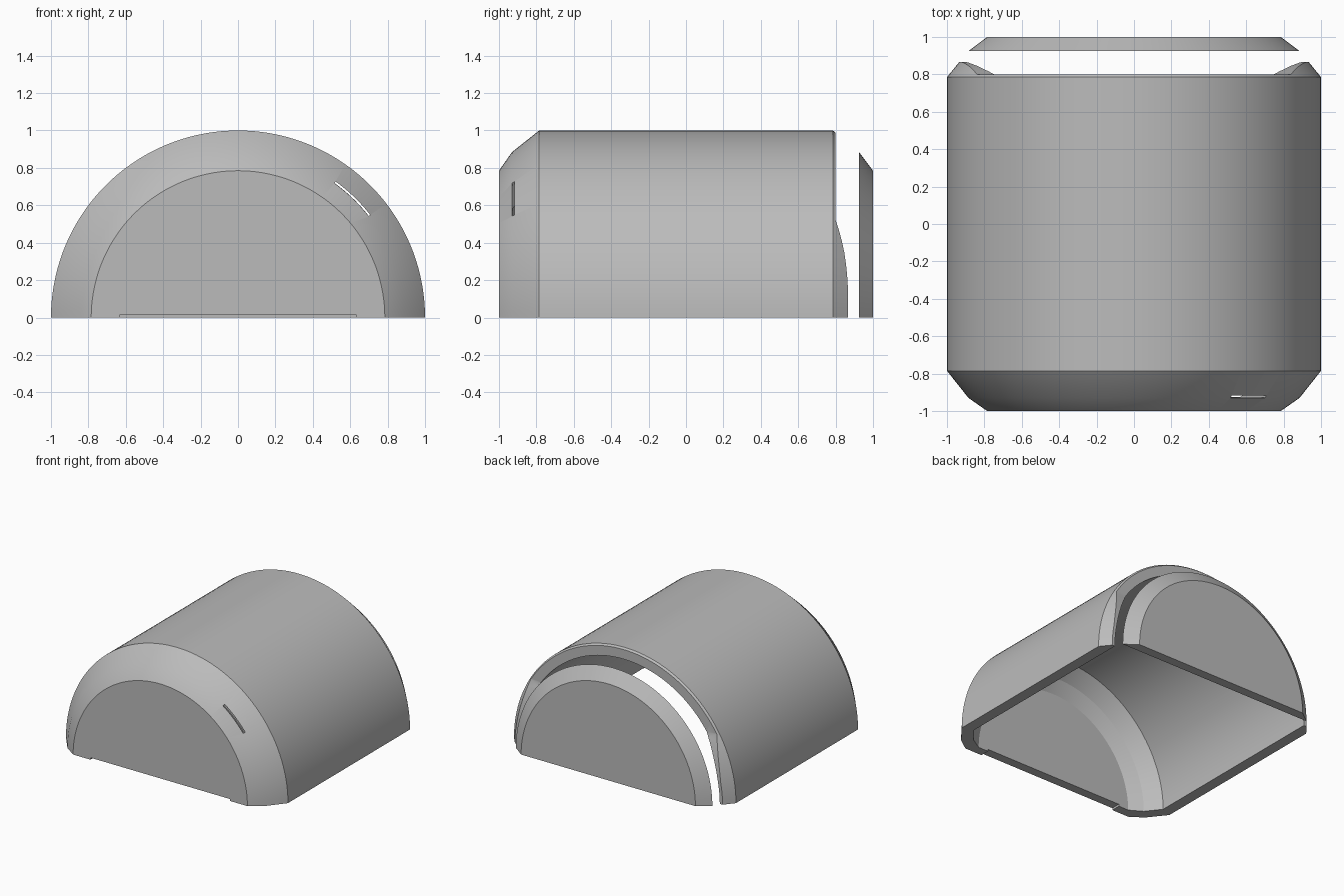
import bpy, bmesh, math

default = bpy.data.objects.get("Cube")
if default:
    bpy.data.objects.remove(default, do_unlink=True)

grey = bpy.data.materials.new("plain_grey")
grey.use_nodes = True
grey.diffuse_color = (0.5, 0.5, 0.5, 1)
grey.node_tree.nodes["Principled BSDF"].inputs["Base Color"].default_value = (0.5, 0.5, 0.5, 1)


def make_object(name, bm):
    bmesh.ops.remove_doubles(bm, verts=bm.verts, dist=1e-5)
    bmesh.ops.recalc_face_normals(bm, faces=bm.faces)
    mesh = bpy.data.meshes.new(name)
    bm.to_mesh(mesh)
    bm.free()
    mesh.materials.append(grey)
    obj = bpy.data.objects.new(name, mesh)
    bpy.context.collection.objects.link(obj)
    return obj


def arc_solid(name, profile, start=0, end=180, steps=72):
    """Sweep a closed (radius, y) profile around the y axis and cap both ends."""
    bm = bmesh.new()
    rings = []
    for i in range(steps + 1):
        a = math.radians(start + (end - start) * i / steps)
        c, s = math.cos(a), math.sin(a)
        if i == steps and end == 180:
            s = 0
        rings.append([bm.verts.new((r * c, y, r * s)) for r, y in profile])
    n = len(profile)
    for a, b in zip(rings, rings[1:]):
        for j in range(n):
            k = (j + 1) % n
            if profile[j][0] == 0 and profile[k][0] == 0:
                continue
            quad = [a[j], a[k], b[k], b[j]]
            if profile[j][0] == 0:
                quad.pop()
            elif profile[k][0] == 0:
                quad.pop(2)
            bm.faces.new(quad)
    bm.faces.new(rings[0])
    bm.faces.new(rings[-1])
    return make_object(name, bm)


def prism(name, outline, half_width):
    """Extrude a (y, z) outline across x."""
    bm = bmesh.new()
    sides = [[bm.verts.new((x, y, z)) for y, z in outline] for x in (-half_width, half_width)]
    for side in sides:
        bm.faces.new(side)
    for j in range(len(outline)):
        k = (j + 1) % len(outline)
        bm.faces.new([sides[0][j], sides[0][k], sides[1][k], sides[1][j]])
    return make_object(name, bm)


def select_only(obj):
    bpy.ops.object.select_all(action="DESELECT")
    obj.select_set(True)
    bpy.context.view_layer.objects.active = obj


def cut(obj, cutter):
    cutter.hide_render = True
    mod = obj.modifiers.new("cut", "BOOLEAN")
    mod.operation = "DIFFERENCE"
    mod.solver = "EXACT"
    mod.object = cutter
    select_only(obj)
    bpy.ops.object.modifier_apply(modifier=mod.name)
    bpy.data.objects.remove(cutter, do_unlink=True)


# Half-round shell with a chamfered, closed front and an open back
shell = arc_solid("shell", [
    (0, -1), (0.785, -1), (0.885, -0.93), (1, -0.785), (1, 0.785), (0.935, 0.865),
    (0.91, 0.865), (0.91, -0.75), (0.82, -0.865), (0.72, -0.925), (0, -0.925)])

# Trim the back rim, leaving a curved tab at each lower corner
cut(shell, prism("rim_cutter", [
    (0.8, 1.2), (0.8, 0.52), (0.817, 0.47), (0.833, 0.41), (0.846, 0.35),
    (0.856, 0.28), (0.862, 0.22), (0.867, 0.14), (1.2, 0.14), (1.2, 1.2)], 1.2))

# Shallow notch under the front wall
cut(shell, prism("notch_cutter", [(-1.1, -0.1), (-0.85, -0.1), (-0.85, 0.016), (-1.1, 0.016)], 0.63))

# Thin curved slot through the front chamfer, open forward and upward
cut(shell, arc_solid("slot_cutter", [
    (0.7, -0.928), (0.884, -0.928), (0.884, -1.1), (0.895, -1.1),
    (1.1, -0.928), (1.1, -0.918), (0.895, -0.918), (0.895, -0.7),
    (0.884, -0.7), (0.884, -0.918), (0.7, -0.918)], 37.8, 54.3, 10))

# Separate chamfered panel behind the open back
panel = arc_solid("back_panel", [(0, 0.925), (0.885, 0.925), (0.785, 1), (0, 1)])

for obj in (shell, panel):
    select_only(obj)
    bpy.ops.object.shade_smooth_by_angle(angle=math.radians(20))
